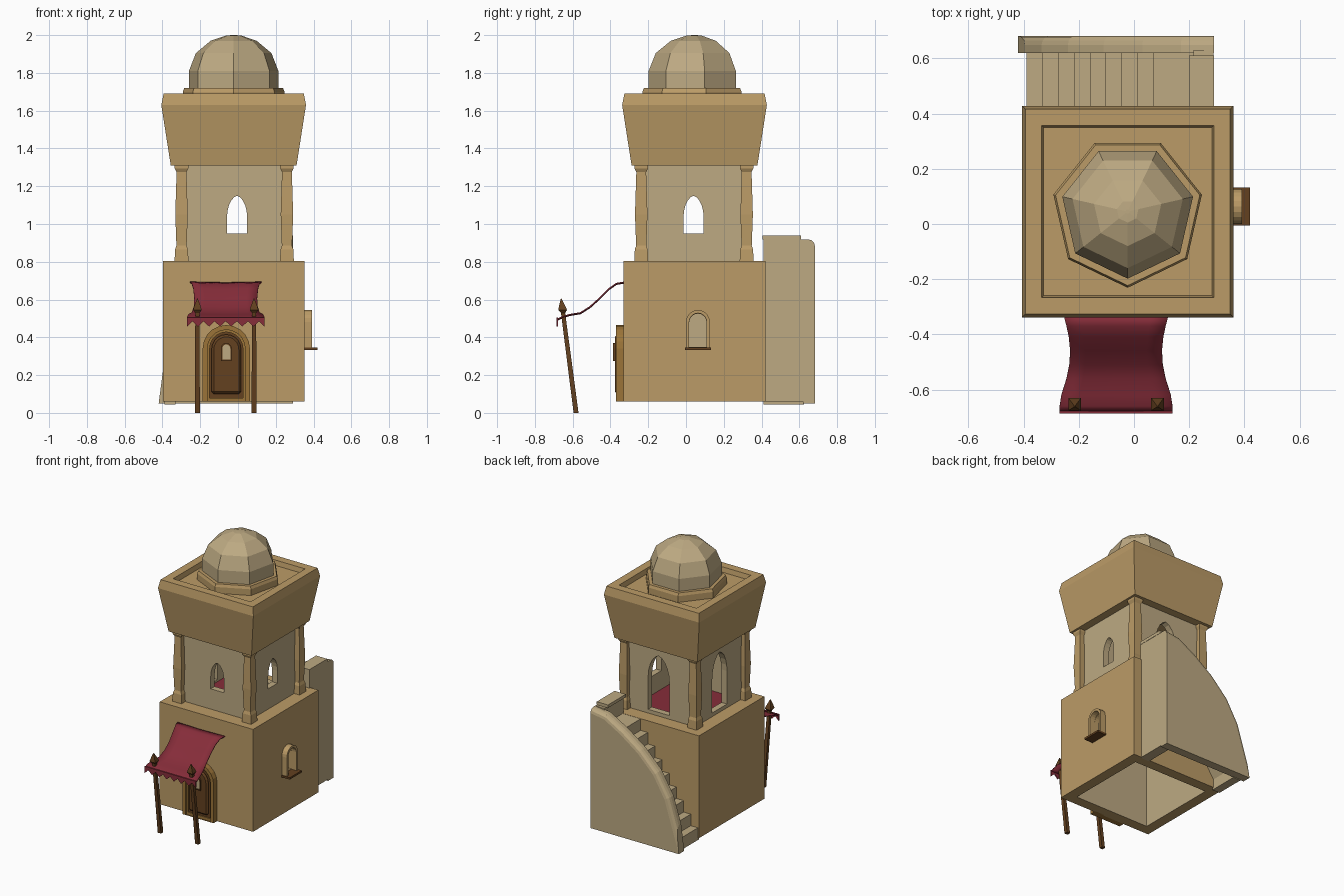
import bpy, bmesh, math
from mathutils import Vector

if "Cube" in bpy.data.objects:
    bpy.data.objects.remove(bpy.data.objects["Cube"])


def material(name, *rgb):
    m = bpy.data.materials.new(name)
    m.use_nodes = True
    m.diffuse_color = (*rgb, 1)
    m.node_tree.nodes["Principled BSDF"].inputs["Base Color"].default_value = (*rgb, 1)
    return m


SAND = material("sand plaster", .50, .33, .135)
PALE = material("pale plaster", .51, .40, .225)
RED = material("crimson cloth", .24, .026, .042)
BROWN = material("dark wood", .125, .052, .014)
GOLD = material("golden wood", .33, .175, .04)
CX, CY = -.023, .045


def finish(name, bm, *mats):
    bmesh.ops.recalc_face_normals(bm, faces=bm.faces)
    me = bpy.data.meshes.new(name)
    bm.to_mesh(me)
    bm.free()
    for m in mats:
        me.materials.append(m)
    ob = bpy.data.objects.new(name, me)
    bpy.context.collection.objects.link(ob)
    return ob


def skin(bm, rings, cap=True, closed=False):
    """Bridge equal rings of points with quads."""
    rows = [[bm.verts.new(p) for p in r] for r in rings]
    pairs = list(zip(rows, rows[1:])) + ([(rows[-1], rows[0])] if closed else [])
    for a, b in pairs:
        for i in range(len(a)):
            j = (i + 1) % len(a)
            bm.faces.new((a[i], a[j], b[j], b[i]))
    if cap:
        bm.faces.new(rows[0])
        bm.faces.new(rows[-1])


def loft(name, sections, mat, n=4, at=(CX, CY), lean=0, inner=None, closed=False):
    """Stack of regular sections (size, z); squares are given by half width."""
    k = math.sqrt(2) if n == 4 else 1
    start = math.pi / 4 if n == 4 else -math.pi / 2
    angles = [start + math.tau * i / n for i in range(n)]
    bm = bmesh.new()
    skin(bm, [[(at[0] + r * k * math.cos(a), at[1] + r * k * math.sin(a) + lean * z, z)
               for a in angles] for r, z in sections], not closed, closed)
    mats = [mat]
    if inner:
        mats.append(inner[0])
        for f in bm.faces:
            c = f.calc_center_median()
            if max(abs(c.x - at[0]), abs(c.y - at[1])) < inner[1] and c.z < inner[2]:
                f.material_index = 1
    return finish(name, bm, *mats)


def place(p, axis, d):
    return (p[0], d, p[1]) if axis == "y" else (d, p[0], p[1])


def prism(name, pts, axis, lo, hi, mat, hole=None):
    """Extrude an outline along x or y, optionally as a frame around a matching hole."""
    bm = bmesh.new()
    rings = [[place(p, axis, d) for p in pts] for d in (lo, hi)]
    if hole:
        rings += [[place(p, axis, d) for p in hole] for d in (hi, lo)]
    skin(bm, rings, not hole, bool(hole))
    return finish(name, bm, mat)


def box(name, x0, x1, y0, y1, z0, z1, mat):
    return prism(name, [(x0, z0), (x1, z0), (x1, z1), (x0, z1)], "y", y0, y1, mat)


def arch(c, half, z0, z1, rise=None, n=10):
    """Arched opening outline: straight sides and an elliptical or pointed head."""
    rise = rise or half
    pts = [(c + half, z0)]
    for i in range(n + 1):
        a = math.pi * i / n
        sharp = .12 * rise * (1 - abs(math.cos(a))) if rise > half else 0
        pts.append((c + half * math.cos(a), z1 - rise + (rise - .12 * rise * (rise > half)) * math.sin(a) + sharp))
    return pts + [(c - half, z0)]


def cut(target, cutters):
    for c in cutters:
        mod = target.modifiers.new("cut", "BOOLEAN")
        mod.operation, mod.solver, mod.object = "DIFFERENCE", "EXACT", c
    dg = bpy.context.evaluated_depsgraph_get()
    target.data = bpy.data.meshes.new_from_object(target.evaluated_get(dg))
    target.modifiers.clear()
    for c in cutters:
        bpy.data.objects.remove(c)


# Lower storey: hollow block, open underneath
lower = loft("lower_storey", [(.30, .73), (.30, .06), (.375, .06), (.375, .803)], SAND,
             inner=(PALE, .33, .76))
cut(lower, [prism("window_cutter", arch(.063, .046, .35, .525), "x", .2, .5, SAND)])

# Upper storey: walls with two small windows and two tall doorways
walls = loft("upper_walls", [(.275, .80), (.275, 1.315), (.23, 1.315), (.23, .80)], PALE, closed=True)
cut(walls, [
    prism("cutter_front", arch(-.005, .053, .95, 1.15, .11), "y", -.4, CY, PALE),
    prism("cutter_back", arch(-.005, .085, .83, 1.24, .17), "y", CY + .1, .5, PALE),
    prism("cutter_left", arch(.04, .053, .95, 1.15, .11), "x", 0, .4, PALE),
    prism("cutter_right", arch(.04, .085, .83, 1.24, .17), "x", -.5, -.1, PALE)])
loft("carpet", [(.235, .80), (.235, .815)], RED)

# Corner columns
for sx in (-1, 1):
    for sy in (-1, 1):
        at = (-.02 + sx * .279, .042 + sy * .279)
        loft("corner_column", [(.037, .80), (.034, .865), (.027, .885), (.033, 1.05),
                               (.026, 1.275), (.036, 1.295), (.036, 1.312)], SAND, at=at)

# Flared crown with a sunken roof, then the seven-sided dome
loft("crown", [(.333, 1.31), (.383, 1.63), (.371, 1.69), (.312, 1.69), (.305, 1.655)], SAND)
loft("dome_base", [(.276, 1.65), (.276, 1.70), (.268, 1.72), (.24, 1.72)], SAND, n=7)
loft("dome", [(.243, 1.715), (.243, 1.81), (.205, 1.905), (.125, 1.97), (.04, 1.998), (.008, 2.0)], PALE, n=7)

# Outside staircase: stepped slab, curved parapet, end wall and coping
steps, tread, rise = 9, .0575, .0835
outline = [(-.39, .045)]
for i in range(steps):
    x, z = -.39 + tread * i, .05 + rise * (i + 1)
    outline += [(x, z), (x + tread, z)]
outline += [(.25, z), (.25, .73), (.07, .71), (-.33, .12), (-.33, .045)]
prism("stair_steps", outline, "y", .41, .625, PALE)
box("stair_end_wall", .215, .288, .41, .63, .06, .918, PALE)
box("stair_coping", .20, .29, .405, .61, .918, .94, PALE)

curve = [(.29, .05), (.29, .918), (.17, .90), (.03, .82), (-.11, .72), (-.24, .59),
         (-.335, .43), (-.395, .24), (-.42, .05)]
parapet = prism("stair_parapet", curve, "y", .62, .682, PALE)
bm = bmesh.new()
bm.from_mesh(parapet.data)
rim = [e for e in bm.edges if all(v.co.y > .67 and v.co.z > .1 for v in e.verts)
       and abs(e.verts[0].co.x - e.verts[1].co.x) > .01]
bmesh.ops.bevel(bm, geom=rim, offset=.045, segments=3, profile=.5, affect="EDGES", clamp_overlap=True)
bm.to_mesh(parapet.data)
bm.free()

# Front door with frame, raised panel and peephole
DX = -.062
prism("door_frame", arch(DX, .125, .06, .465), "y", -.37, -.32, GOLD, arch(DX, .10, .06, .44))
prism("door_frame_inner", arch(DX, .10, .06, .44), "y", -.36, -.32, GOLD, arch(DX, .088, .08, .428))
prism("door_leaf", arch(DX, .09, .08, .43), "y", -.352, -.325, BROWN)
panel = prism("door_panel", arch(DX, .078, .10, .415), "y", -.375, -.35, BROWN)
bev = panel.modifiers.new("bevel", "BEVEL")
bev.width, bev.segments = .012, 1
prism("peephole_frame", arch(DX, .028, .275, .37), "y", -.386, -.37, BROWN, arch(DX, .021, .282, .362))
prism("peephole_pane", arch(DX, .021, .282, .362), "y", -.38, -.373, PALE)

# Side window with surround and sill
prism("window_surround", arch(.063, .063, .345, .545), "x", .34, .392, SAND, arch(.063, .046, .345, .528))
prism("window_pane", arch(.063, .047, .345, .527), "x", .31, .318, PALE)
box("window_sill", .34, .42, -.006, .132, .333, .347, BROWN)

# Awning cloth: sagging sheet waisted in the middle
profile = [(-.33, .695), (-.37, .688), (-.41, .66), (-.46, .61), (-.51, .565),
           (-.56, .533), (-.62, .523), (-.66, .51), (-.68, .50)]
bm = bmesh.new()
rows = []
for y, z in profile:
    t = (-.33 - y) / .35
    half = .19 + .015 * t - .03 * math.sin(math.pi * min(1, t * 1.15))
    rows.append([bm.verts.new((-.065 + half * s / 3, y, z + .004 * (abs(s) / 3 - 1)))
                 for s in range(-3, 4)])
for a, b in zip(rows, rows[1:]):
    for i in range(6):
        bm.faces.new((a[i], a[i + 1], b[i + 1], b[i]))
awning = finish("awning_cloth", bm, RED)
awning.modifiers.new("thickness", "SOLIDIFY").thickness = .007
for f in awning.data.polygons:
    f.use_smooth = True

# Toothed valance hanging from the front edge
teeth = 7
edge = [(-.27, .505)]
for i in range(2 * teeth + 1):
    edge.append((-.27 + .41 * i / (2 * teeth), .485 if i % 2 else .457))
edge.append((.14, .505))
prism("awning_valance", edge, "y", -.686, -.678, RED)

# Leaning awning poles with pointed finials
for x in (-.215, .085):
    at = (x, -.582)
    loft("awning_pole", [(.013, 0), (.011, .55)], BROWN, at=at, lean=-.13)
    loft("pole_finial", [(.012, .53), (.023, .545), (.017, .565), (.002, .605)], BROWN, at=at, lean=-.13)
